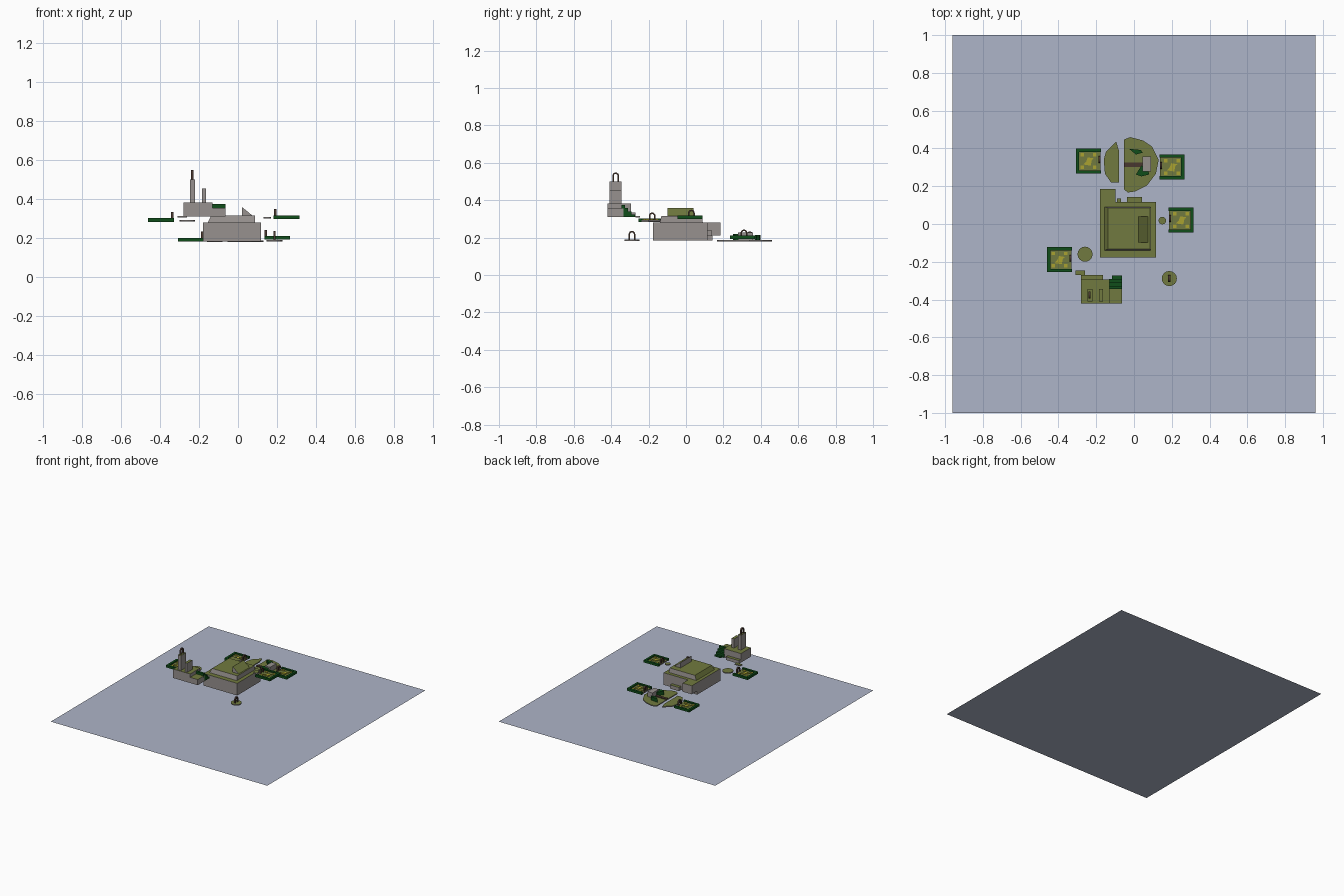
import bpy, bmesh, math
from mathutils import Vector

if "Cube" in bpy.data.objects:
    bpy.data.objects.remove(bpy.data.objects["Cube"])


def mat(name, c):
    m = bpy.data.materials.new(name)
    m.diffuse_color = (*c, 1)
    m.use_nodes = True
    m.node_tree.nodes["Principled BSDF"].inputs["Base Color"].default_value = m.diffuse_color
    return m


SEA = mat("pale_blue", (0.42, 0.46, 0.58))
STONE = mat("grey_stone", (0.31, 0.285, 0.275))
MOSS = mat("olive_moss", (0.165, 0.195, 0.05))
HEDGE = mat("dark_green", (0.005, 0.075, 0.01))
YELLOW = mat("yellow_flower", (0.40, 0.36, 0.03))
BROWN = mat("dark_brown", (0.065, 0.038, 0.028))


def finish(name, bm, side, top=None):
    """Make an object; faces that look up take the top colour."""
    bmesh.ops.recalc_face_normals(bm, faces=bm.faces)
    me = bpy.data.meshes.new(name)
    me.materials.append(side)
    if top:
        me.materials.append(top)
        for f in bm.faces:
            f.material_index = int(f.normal.z > 0.3)
    bm.to_mesh(me)
    bm.free()
    ob = bpy.data.objects.new(name, me)
    bpy.context.collection.objects.link(ob)
    return ob


def box(name, x, y, z, side=STONE, top=MOSS, tx=None, ty=None):
    """Box from ranges; tx and ty give a narrower top."""
    bm = bmesh.new()
    lo = [bm.verts.new((a, b, z[0])) for a, b in
          ((x[0], y[0]), (x[1], y[0]), (x[1], y[1]), (x[0], y[1]))]
    x, y = tx or x, ty or y
    hi = [bm.verts.new((a, b, z[1])) for a, b in
          ((x[0], y[0]), (x[1], y[0]), (x[1], y[1]), (x[0], y[1]))]
    bm.faces.new(lo)
    bm.faces.new(hi)
    for i in range(4):
        j = (i + 1) % 4
        bm.faces.new((lo[i], lo[j], hi[j], hi[i]))
    return finish(name, bm, side, top)


def slab(name, pts, z0, z1, side=STONE, top=MOSS):
    """Outline in the ground plane, pulled up."""
    bm = bmesh.new()
    f = bm.faces.new([bm.verts.new((x, y, z0)) for x, y in pts])
    r = bmesh.ops.extrude_face_region(bm, geom=[f])
    for v in r["geom"]:
        if isinstance(v, bmesh.types.BMVert):
            v.co.z = z1
    return finish(name, bm, side, top)


def disc(name, x, y, r, z, n=16):
    pts = [(x + r * math.cos(i * math.tau / n), y + r * math.sin(i * math.tau / n)) for i in range(n)]
    return slab(name, pts, z - 0.004, z + 0.004)


def arch(name, x, y, z, h=0.048, w=0.036, t=0.008, d=0.012):
    """Round-topped doorway frame standing across the y axis."""
    def outline(r):
        c = z + h - w / 2
        return [(-r, z)] + [(-r * math.cos(i * math.pi / 8), c + r * math.sin(i * math.pi / 8))
                            for i in range(9)] + [(r, z)]
    bm = bmesh.new()
    o, i = outline(w / 2), outline(w / 2 - t)
    rows = [[bm.verts.new((x + s * d / 2, y + a, b)) for a, b in p] for s in (-1, 1) for p in (o, i)]
    oa, ia, ob_, ib = rows
    for p, q in ((oa, ia), (ia, ib), (ib, ob_), (ob_, oa)):
        for k in range(len(p) - 1):
            bm.faces.new((p[k], p[k + 1], q[k + 1], q[k]))
    for k in (0, -1):
        bm.faces.new((oa[k], ia[k], ib[k], ob_[k]))
    return finish(name, bm, BROWN)


# Flat water sheet
bm = bmesh.new()
bm.faces.new([bm.verts.new(p) for p in ((-.96, -1, 0), (.96, -1, 0), (.96, 1, 0), (-.96, 1, 0))])
finish("water", bm, SEA)

# Main hall: base, sloped upper tier, roof wedge, back blocks
box("hall_base", (-.18, .117), (-.177, .116), (.183, .28))
box("hall_upper", (-.155, .088), (-.14, .09), (.28, .315), tx=(-.138, .086), ty=(-.132, .085))
box("roof_wedge", (.02, .075), (-.098, .04), (.315, .358), tx=(.02, .022))
box("hall_back_block", (-.18, -.098), (.116, .184), (.212, .28))
box("hall_back_step", (-.037, .042), (.116, .142), (.183, .212))
box("hall_back_post", (-.09, -.068), (.116, .135), (.183, .24))

# Front left tower house
box("tower_body", (-.28, -.13), (-.42, -.295), (.31, .382))
box("tower_back", (-.28, -.165), (-.295, -.27), (.31, .335))
box("tower_low_wing", (-.13, -.063), (-.42, -.335), (.31, .355))
box("tower_tall_slab", (-.246, -.22), (-.41, -.345), (.382, .5))
box("tower_short_slab", (-.185, -.163), (-.41, -.345), (.382, .455))
box("tower_landing", (-.31, -.26), (-.27, -.245), (.306, .314))
arch("tower_arch", -.235, -.376, .5)
for i in range(4):  # stepped hedge behind the wing
    box("stepped_hedge", (-.165 + .016 * i, -.063), (-.345 + .018 * i, -.327 + .018 * i),
        (.31, .374 - .017 * i), HEDGE, None)

# Back islands, bridge, stone and shrubs
slab("large_island", [(-.053, .447), (-.02, .46), (.048, .442), (.095, .41), (.131, .34), (.116, .267),
                      (.069, .204), (.005, .172), (-.032, .167), (-.053, .183)], .18, .188)
slab("small_island", [(-.095, .437), (-.08, .39), (-.08, .22), (-.122, .22), (-.154, .267),
                      (-.16, .34), (-.148, .384)], .18, .188)
box("bridge", (-.053, .045), (.302, .325), (.188, .194), BROWN, None)
box("island_stone", (.046, .09), (.278, .357), (.188, .228), STONE, None)
slab("north_shrub", [(-.026, .398), (.035, .392), (.047, .378), (.01, .368)], .188, .215, HEDGE, None)
slab("south_shrub", [(.01, .262), (.04, .252), (.08, .262), (.075, .29), (.04, .31)], .188, .218, HEDGE, None)

# Round stepping platforms
disc("west_disc", -.259, -.16, .04, .289)
disc("east_disc", .15, .018, .02, .304)
disc("front_disc", .187, -.289, .04, .186)
arch("front_disc_arch", .187, -.289, .188)

# Flower gardens: centre, height, and the side that opens (1 is right)
for n, cx, cy, z, s in (("north_west", -.241, .333, .183, 1), ("north_east", .201, .302, .193, -1),
                        ("east", .249, .021, .299, -1), ("west", -.394, -.189, .284, 1)):
    r, w, h = .066, .017, .018
    box(n + "_garden_bed", (cx - r + .002, cx + r - .002), (cy - r + .002, cy + r - .002), (z, z + .009))
    for k in (-1, 1):
        ys = sorted((cy + k * r, cy + k * (r - w)))
        box(n + "_hedge_side", (cx - r, cx + r), ys, (z, z + h), HEDGE, None)
        for j in (-1, 1):
            a, b = cx + k * .033, cy + j * .033
            box(n + "_flower", (a - .009, a + .009), (b - .009, b + .009), (z + .009, z + .014), YELLOW, None)
    xs = sorted((cx - s * r, cx - s * (r - w)))
    box(n + "_hedge_back", xs, (cy - r, cy + r), (z, z + h), HEDGE, None)
    slab(n + "_flower_patch", [(cx - .028, cy - .018), (cx + .012, cy - .024), (cx + .018, cy + .006),
                               (cx + .03, cy + .014), (cx - .004, cy + .02), (cx - .012, cy - .002)],
         z + .009, z + .014, YELLOW, None)
    arch(n + "_garden_arch", cx + s * .058, cy + .008, z + .004, .046)
